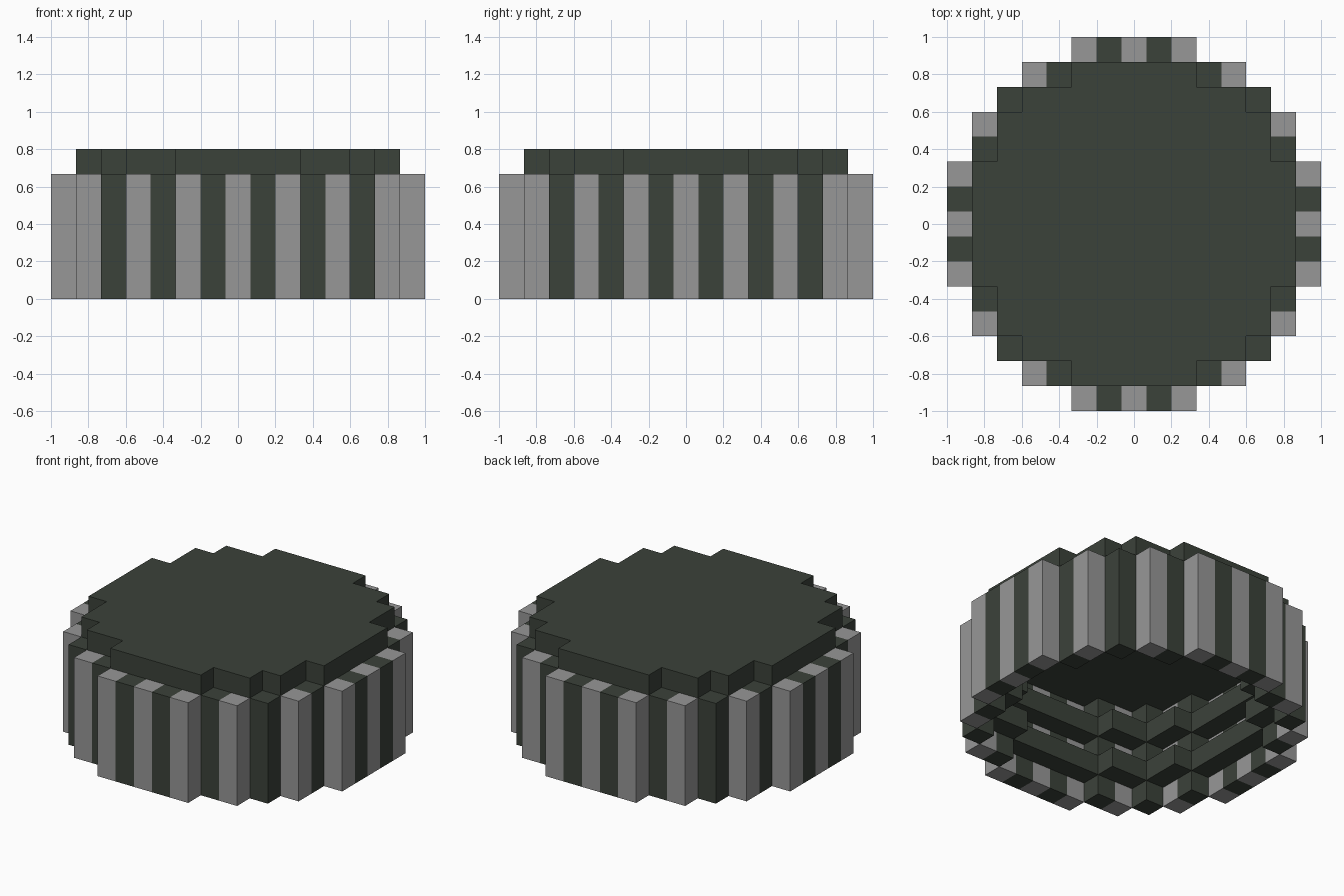
import bpy
import bmesh

cube = bpy.data.objects.get("Cube")
if cube:
    bpy.data.objects.remove(cube, do_unlink=True)

U = 2 / 15  # edge of one block


def make_material(name, rgb):
    mat = bpy.data.materials.new(name)
    mat.use_nodes = True
    mat.diffuse_color = (*rgb, 1)
    mat.node_tree.nodes["Principled BSDF"].inputs["Base Color"].default_value = (*rgb, 1)
    return mat


DARK = make_material("dark green grey", (0.044, 0.054, 0.042))
GREY = make_material("light grey", (0.310, 0.310, 0.310))


def disc(extents):
    """Block disc: extents[|y|] is the largest |x| in that row."""
    n = len(extents) - 1
    return {(x, y) for y in range(-n, n + 1)
            for x in range(-extents[abs(y)], extents[abs(y)] + 1)}


def build(name, cells, low, high, materials, rule=lambda x, y: 0, merge=False):
    """Extrude a set of grid cells between two block heights, with no inner walls."""
    bm = bmesh.new()
    z0, z1 = low * U, high * U

    def quad(points, index):
        bm.faces.new([bm.verts.new(p) for p in points]).material_index = index

    for x, y in sorted(cells):
        index = rule(x, y)
        corners = [((x + a) * U, (y + b) * U)
                   for a, b in ((-.5, -.5), (.5, -.5), (.5, .5), (-.5, .5))]
        quad([(*c, z1) for c in corners], index)
        quad([(*c, z0) for c in reversed(corners)], index)
        for i, (dx, dy) in enumerate(((0, -1), (1, 0), (0, 1), (-1, 0))):
            if (x + dx, y + dy) not in cells:
                a, b = corners[i], corners[(i + 1) % 4]
                quad([(*a, z0), (*b, z0), (*b, z1), (*a, z1)], index)
    bmesh.ops.remove_doubles(bm, verts=bm.verts, dist=0.001)
    if merge:
        bmesh.ops.dissolve_limit(bm, angle_limit=0.01, verts=bm.verts, edges=bm.edges)
    mesh = bpy.data.meshes.new(name)
    bm.to_mesh(mesh)
    bm.free()
    for mat in materials:
        mesh.materials.append(mat)
    obj = bpy.data.objects.new(name, mesh)
    bpy.context.collection.objects.link(obj)
    return obj


outer = disc([7, 7, 7, 6, 6, 5, 4, 2])
lid = disc([6, 6, 6, 5, 5, 4, 2])
hole = disc([5, 5, 5, 4, 4, 2])

# Ribbed skirt: alternating grey and dark columns around the rim
build("ribbed_skirt", outer - lid, 0, 5, [GREY, DARK],
      rule=lambda x, y: min(abs(x), abs(y)) % 2)

# Raised lid plate
build("lid_plate", lid, 5, 6, [DARK], merge=True)

# Two screw thread rings inside the skirt
for label, level in (("lower", 1), ("upper", 3)):
    build(label + "_thread_ring", lid - hole, level, level + 1, [DARK])
